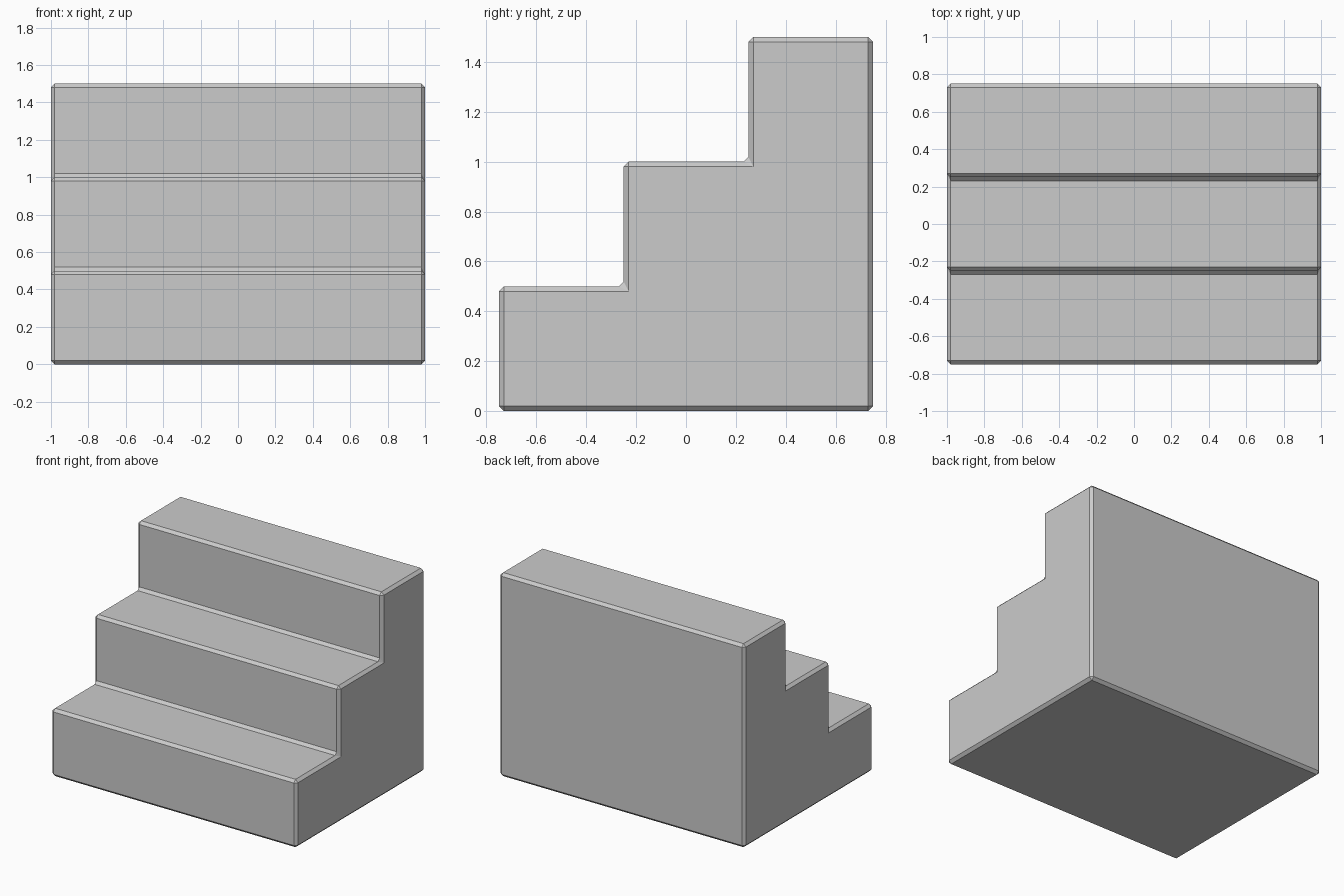
import bpy
import bmesh

if "Cube" in bpy.data.objects:
    bpy.data.objects.remove(bpy.data.objects["Cube"])

STEPS, TREAD, RISE, HALF_WIDTH = 3, 0.5, 0.5, 1.0
DEPTH = STEPS * TREAD

# Side profile in (y, z): front foot, up each riser and tread, down the back
profile = [(-DEPTH / 2, 0.0)]
for i in range(STEPS):
    z = (i + 1) * RISE
    profile += [(-DEPTH / 2 + i * TREAD, z), (-DEPTH / 2 + (i + 1) * TREAD, z)]
profile.append((DEPTH / 2, 0.0))

# Extrude the profile across the width
bm = bmesh.new()
side = bm.faces.new([bm.verts.new((-HALF_WIDTH, y, z)) for y, z in profile])
ext = bmesh.ops.extrude_face_region(bm, geom=[side], use_keep_orig=True)
moved = [g for g in ext["geom"] if isinstance(g, bmesh.types.BMVert)]
bmesh.ops.translate(bm, vec=(2 * HALF_WIDTH, 0, 0), verts=moved)
bmesh.ops.recalc_face_normals(bm, faces=bm.faces)

mesh = bpy.data.meshes.new("stairs")
bm.to_mesh(mesh)
bm.free()
stairs = bpy.data.objects.new("stairs", mesh)
bpy.context.collection.objects.link(stairs)

# Small flat chamfer on every edge
bevel = stairs.modifiers.new("chamfer", "BEVEL")
bevel.width = 0.02
bevel.segments = 1
bevel.limit_method = 'ANGLE'
